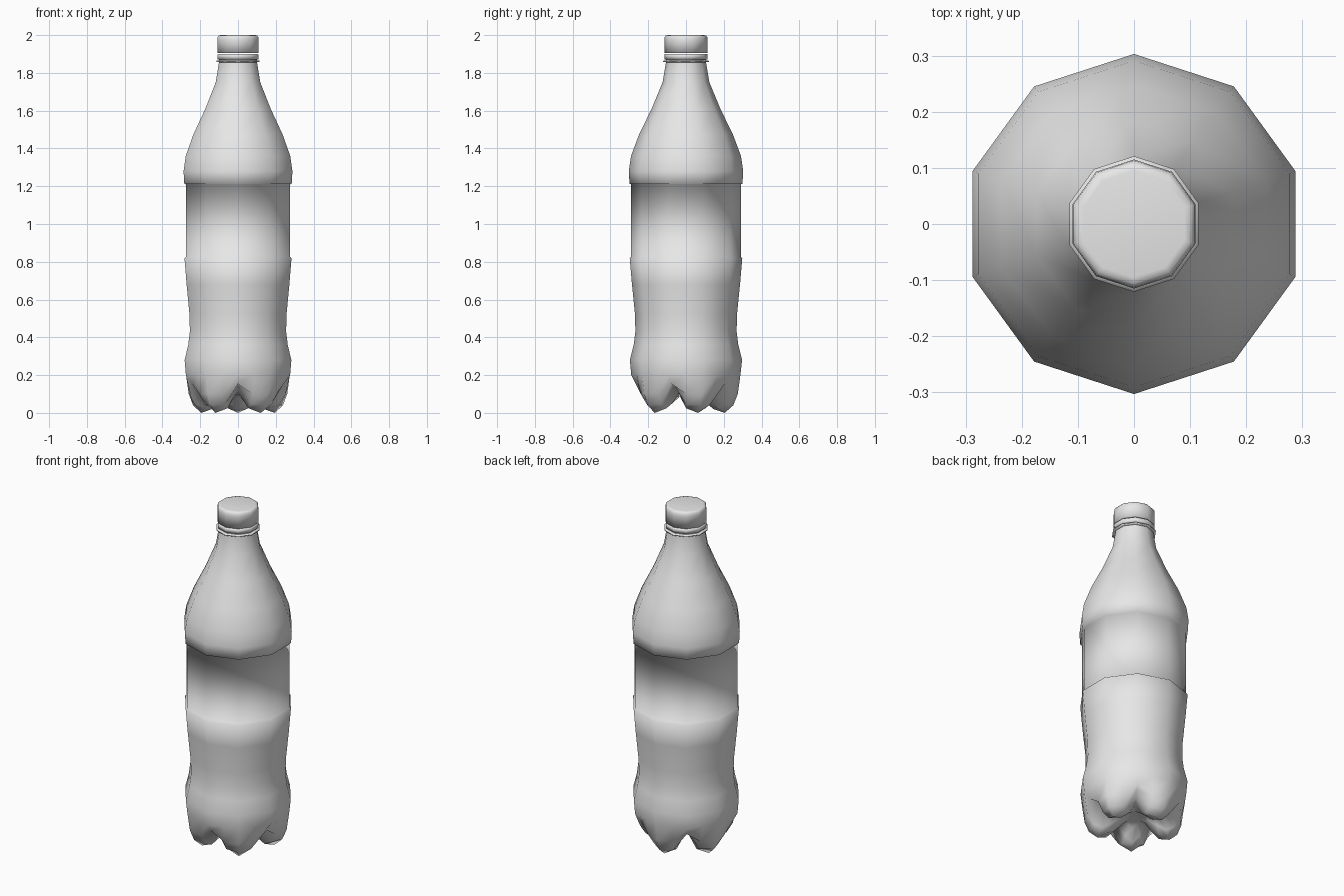
import bpy, bmesh, math

SIDES = 10

cube = bpy.data.objects.get("Cube")
if cube:
    bpy.data.objects.remove(cube, do_unlink=True)

grey = bpy.data.materials.new("light_grey")
grey.use_nodes = True
grey.diffuse_color = (0.8, 0.8, 0.8, 1)
grey.node_tree.nodes["Principled BSDF"].inputs["Base Color"].default_value = (0.8, 0.8, 0.8, 1)


def point(bm, radius, z, step):
    """Vertex on the decagon grid; half steps lie between two corners."""
    angle = math.pi / 2 + step * math.tau / SIDES
    return bm.verts.new((radius * math.cos(angle), radius * math.sin(angle), z))


def bridge(bm, low, high):
    n = len(low)
    for i in range(n):
        j = (i + 1) % n
        bm.faces.new((low[i], low[j], high[j], high[i]))


def lathe(bm, profile):
    rings = [[point(bm, r, z, s) for s in range(SIDES)] for r, z in profile]
    for low, high in zip(rings, rings[1:]):
        bridge(bm, low, high)
    return rings


def finish(bm, name):
    bmesh.ops.recalc_face_normals(bm, faces=bm.faces)
    mesh = bpy.data.meshes.new(name)
    bm.to_mesh(mesh)
    bm.free()
    mesh.materials.append(grey)
    mesh.shade_smooth()
    obj = bpy.data.objects.new(name, mesh)
    bpy.context.collection.objects.link(obj)
    return obj


# Bottle body: waist, label recess, shoulder and neck
bm = bmesh.new()
body = lathe(bm, [
    (0.297, 0.28), (0.277, 0.36), (0.268, 0.43), (0.270, 0.52),
    (0.286, 0.68), (0.298, 0.82), (0.290, 0.825),
    (0.290, 1.21), (0.299, 1.213), (0.303, 1.28), (0.291, 1.36),
    (0.248, 1.475), (0.182, 1.61), (0.124, 1.75), (0.107, 1.85), (0.104, 1.90)])

# Five-footed base: (radius, z) at foot centre, foot side and valley
base_levels = [
    ((0.288, 0.20), (0.275, 0.20), (0.290, 0.20)),
    ((0.274, 0.10), (0.252, 0.10), (0.255, 0.155)),
    ((0.250, 0.04), (0.218, 0.045), (0.205, 0.15)),
    ((0.205, 0.00), (0.175, 0.025), (0.155, 0.13)),
    ((0.145, 0.02), (0.125, 0.05), (0.110, 0.11)),
    ((0.080, 0.08), (0.070, 0.09), (0.055, 0.10)),
]
rings = []
for foot, side, valley in base_levels:
    pattern = (foot, side, valley, side)
    rings.append([point(bm, *pattern[i % 4], i / 2) for i in range(2 * SIDES)])
for high, low in zip(rings, rings[1:]):
    bridge(bm, low, high)
bm.faces.new(rings[-1])

# Join the finer base to the body with five-cornered faces
top, n = rings[0], 2 * SIDES
for i in range(SIDES):
    bm.faces.new((top[2 * i], top[2 * i + 1], top[(2 * i + 2) % n],
                  body[0][(i + 1) % SIDES], body[0][i]))
finish(bm, "bottle_body")


# Closed turned parts around the neck
def turned_part(name, profile):
    bm = bmesh.new()
    rings = lathe(bm, profile)
    bm.faces.new(rings[0])
    bm.faces.new(rings[-1])
    return finish(bm, name)


turned_part("neck_ring", [(0.104, 1.856), (0.121, 1.858), (0.121, 1.864), (0.104, 1.866)])
turned_part("cap_seal_band", [(0.104, 1.872), (0.113, 1.872), (0.115, 1.898), (0.108, 1.90)])
turned_part("cap", [(0.106, 1.904), (0.115, 1.904), (0.115, 1.975),
                    (0.113, 1.99), (0.106, 1.998), (0.095, 2.0)])
